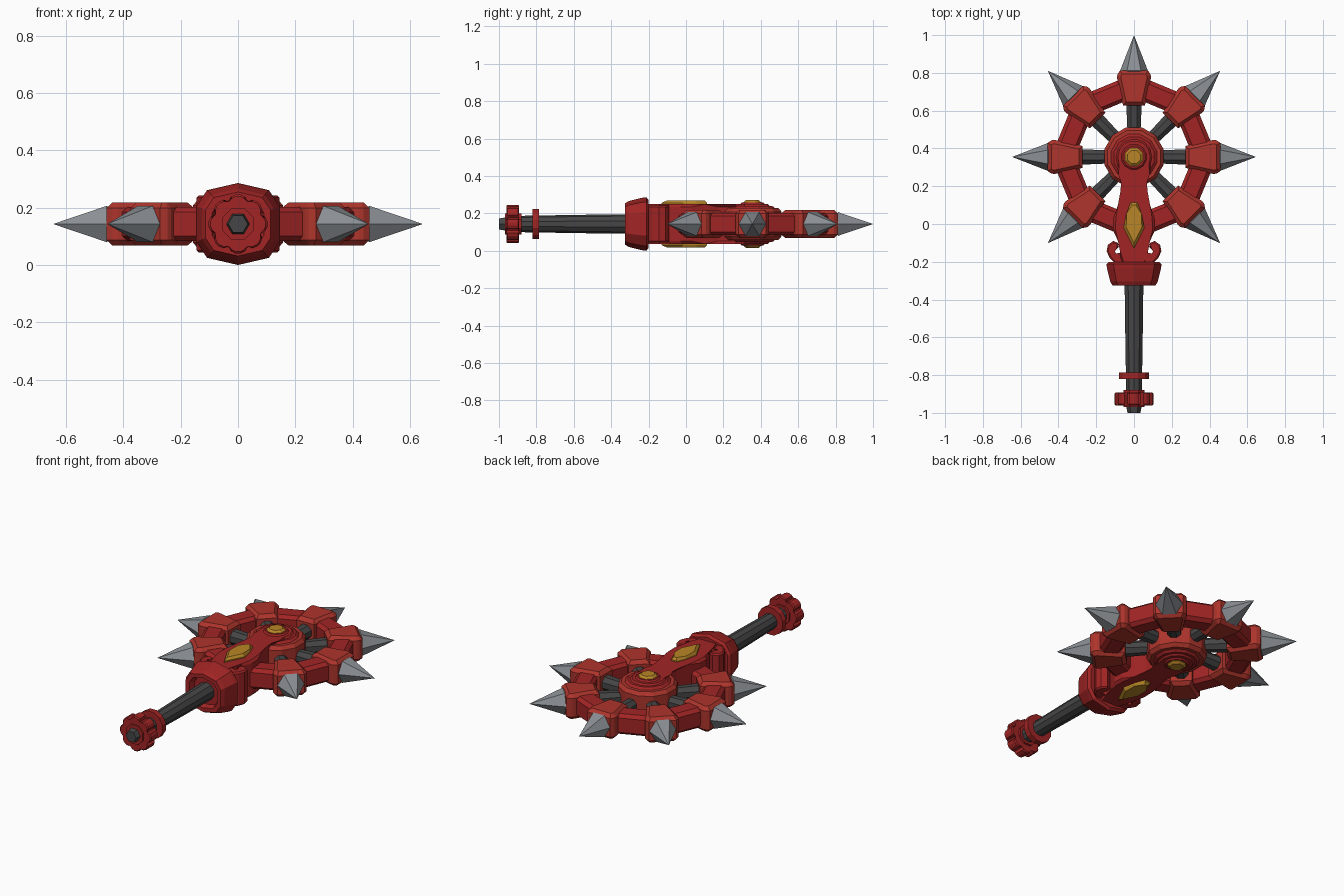
import bpy, bmesh
from math import sin, cos, pi, radians
from mathutils import Matrix, Vector

if "Cube" in bpy.data.objects:
    bpy.data.objects.remove(bpy.data.objects["Cube"])

CZ = 0.143          # mid height of the whole mace
WY = 0.355          # wheel centre


def mat(name, col):
    m = bpy.data.materials.new(name)
    m.diffuse_color = (*col, 1)
    m.use_nodes = True
    m.node_tree.nodes["Principled BSDF"].inputs["Base Color"].default_value = m.diffuse_color
    return m


RED = mat("red", (0.36, 0.018, 0.018))
LIGHT_RED = mat("light_red", (0.42, 0.035, 0.025))
DARK = mat("dark_grey", (0.06, 0.06, 0.06))
STEEL = mat("steel", (0.26, 0.28, 0.30))
GOLD = mat("gold", (0.48, 0.24, 0.02))


def loft(name, loops, material, matrix, wrap=False, bevel=0):
    """Skin a list of equal-length point loops, capped or wrapped round."""
    bm = bmesh.new()
    rings = [[bm.verts.new(Vector(p)) for p in lp] for lp in loops]
    n = len(rings[0])
    pairs = list(zip(rings, rings[1:]))
    if wrap:
        pairs.append((rings[-1], rings[0]))
    for a, b in pairs:
        for i in range(n):
            j = (i + 1) % n
            bm.faces.new((a[i], a[j], b[j], b[i]))
    if not wrap:
        caps = [bm.faces.new(rings[0][::-1]), bm.faces.new(rings[-1])]
        if bevel:
            edges = list({e for f in caps for e in f.edges})
            bmesh.ops.bevel(bm, geom=edges, offset=bevel, offset_type='OFFSET',
                            segments=1, profile=0.5, affect='EDGES', clamp_overlap=True)
    bmesh.ops.remove_doubles(bm, verts=bm.verts, dist=1e-5)
    bmesh.ops.recalc_face_normals(bm, faces=bm.faces)
    me = bpy.data.meshes.new(name)
    bm.to_mesh(me)
    bm.free()
    me.materials.append(material)
    ob = bpy.data.objects.new(name, me)
    ob.matrix_world = matrix
    bpy.context.collection.objects.link(ob)
    return ob


def lathe(name, profile, n, material, matrix, wrap=False, phase=0):
    loops = [[(r * cos(phase + 2 * pi * i / n), r * sin(phase + 2 * pi * i / n), h)
              for i in range(n)] for r, h in profile]
    return loft(name, loops, material, matrix, wrap)


def prism(name, outline, half, material, matrix, bevel=0):
    return loft(name, [[(x, y, z) for x, y in outline] for z in (-half, half)],
                material, matrix, bevel=bevel)


def mirrored(half_outline):
    """Close a right-hand outline with its mirror image across x = 0."""
    return half_outline + [(-x, y) for x, y in reversed(half_outline) if x > 1e-6]


MID = Matrix.Translation((0, 0, CZ))
WHEEL = Matrix.Translation((0, WY, CZ))
TO_Y = Matrix.Rotation(-pi / 2, 4, 'X')               # local z becomes +y
DOWN = MID @ Matrix.Rotation(pi, 4, 'Z') @ TO_Y       # local z becomes -y

# Wheel rim: octagonal frame with chamfered section
lathe("wheel_rim", [(0.314, -0.042), (0.334, -0.06), (0.418, -0.06), (0.44, -0.042),
                    (0.44, 0.042), (0.418, 0.06), (0.334, 0.06), (0.314, 0.042)],
      8, RED, WHEEL, wrap=True)

# Spokes, rim blocks and spikes
block = mirrored([(0.058, 0.272), (0.09, 0.42), (0.088, 0.437), (0.074, 0.458)])
for k in range(7):
    frame = WHEEL @ Matrix.Rotation(radians(-45 + 45 * k) - pi / 2, 4, 'Z')
    lathe(f"spoke_{k}", [(0.036, 0.1), (0.046, 0.32)], 8, DARK, frame @ TO_Y, phase=pi / 8)
    prism(f"rim_block_{k}", block, 0.075, LIGHT_RED, frame, bevel=0.02)
    lathe(f"spike_{k}", [(0.05, 0.43), (0.073, 0.458), (0.0, 0.645)], 6, STEEL, frame @ TO_Y)

# Hub: stepped disc, raised collar and round gem
lathe("hub_disc", [(0.145, -0.085), (0.162, -0.065), (0.162, 0.065), (0.145, 0.085)],
      12, LIGHT_RED, WHEEL, phase=pi / 12)
lathe("hub_step", [(0.11, -0.097), (0.125, -0.085), (0.125, 0.085), (0.11, 0.097)],
      12, RED, WHEEL, phase=pi / 12)
lathe("hub_collar", [(0.06, -0.114), (0.075, -0.1), (0.075, 0.1), (0.06, 0.114)],
      12, RED, WHEEL, phase=pi / 12)
lathe("hub_gem", [(0.038, -0.127), (0.052, -0.116), (0.052, 0.116), (0.038, 0.127)],
      8, GOLD, WHEEL, phase=pi / 8)

# Neck: waisted arm joining the hub to the guard
neck = mirrored([(0.07, -0.215), (0.06, -0.14), (0.085, -0.09), (0.112, -0.03), (0.11, 0.03),
                 (0.085, 0.1), (0.058, 0.17), (0.054, 0.22), (0.07, 0.27), (0.092, 0.31),
                 (0.1, 0.355), (0.088, 0.405), (0.055, 0.44), (0.02, 0.452)])
prism("neck", neck, 0.106, RED, MID, bevel=0.014)
prism("neck_gem", mirrored([(0, -0.13), (0.055, -0.02), (0.04, 0.055), (0.018, 0.113)]),
      0.126, GOLD, MID, bevel=0.013)

# Scrolls on both sides of the neck
scroll = [(0.04, -0.215), (0.1, -0.21), (0.128, -0.18), (0.145, -0.145), (0.138, -0.11),
          (0.11, -0.09), (0.085, -0.1), (0.08, -0.122), (0.1, -0.13), (0.112, -0.145),
          (0.098, -0.165), (0.07, -0.16), (0.04, -0.13)]
for s, side in ((1, "right"), (-1, "left")):
    prism(f"scroll_{side}", [(s * x, y) for x, y in scroll], 0.1, RED, MID, bevel=0.008)

# Guard: flared faceted cup with a recessed front
q = [(0.146, 0.062), (0.108, 0.118), (0, 0.143)]
section = q + [(-x, z) for x, z in q[1::-1]]
section += [(-x, -z) for x, z in q] + [(x, -z) for x, z in q[1::-1]]
stations = [(0.9, 0.2), (1, 0.212), (0.98, 0.235), (0.86, 0.305), (0.78, 0.325),
            (0.62, 0.325), (0.54, 0.295)]
loft("guard", [[(x * s, z * s, h) for x, z in section] for s, h in stations], RED, DOWN)

# Handle, ring, toothed pommel and tip
lathe("handle", [(0.053, 0.25), (0.05, 0.5), (0.043, 0.93)], 10, DARK, DOWN, phase=pi / 10)
lathe("handle_tip", [(0.041, 0.92), (0.041, 0.965), (0.034, 1.0)], 6, DARK, DOWN)
lathe("handle_ring", [(0.083, 0.787), (0.083, 0.82)], 12, RED, DOWN, phase=pi / 12)
gear = []
for k in range(8):
    for d, r in ((-15, 0.098), (-5, 0.103), (5, 0.103), (15, 0.098), (19, 0.08), (26, 0.08)):
        a = radians(45 * k + d)
        gear.append((r * cos(a), r * sin(a)))
prism("pommel_gear", gear, 0.034, RED, DOWN @ Matrix.Translation((0, 0, 0.926)), bevel=0.006)
lathe("pommel_collar", [(0.06, 0.88), (0.06, 0.968)], 8, RED, DOWN, phase=pi / 8)
